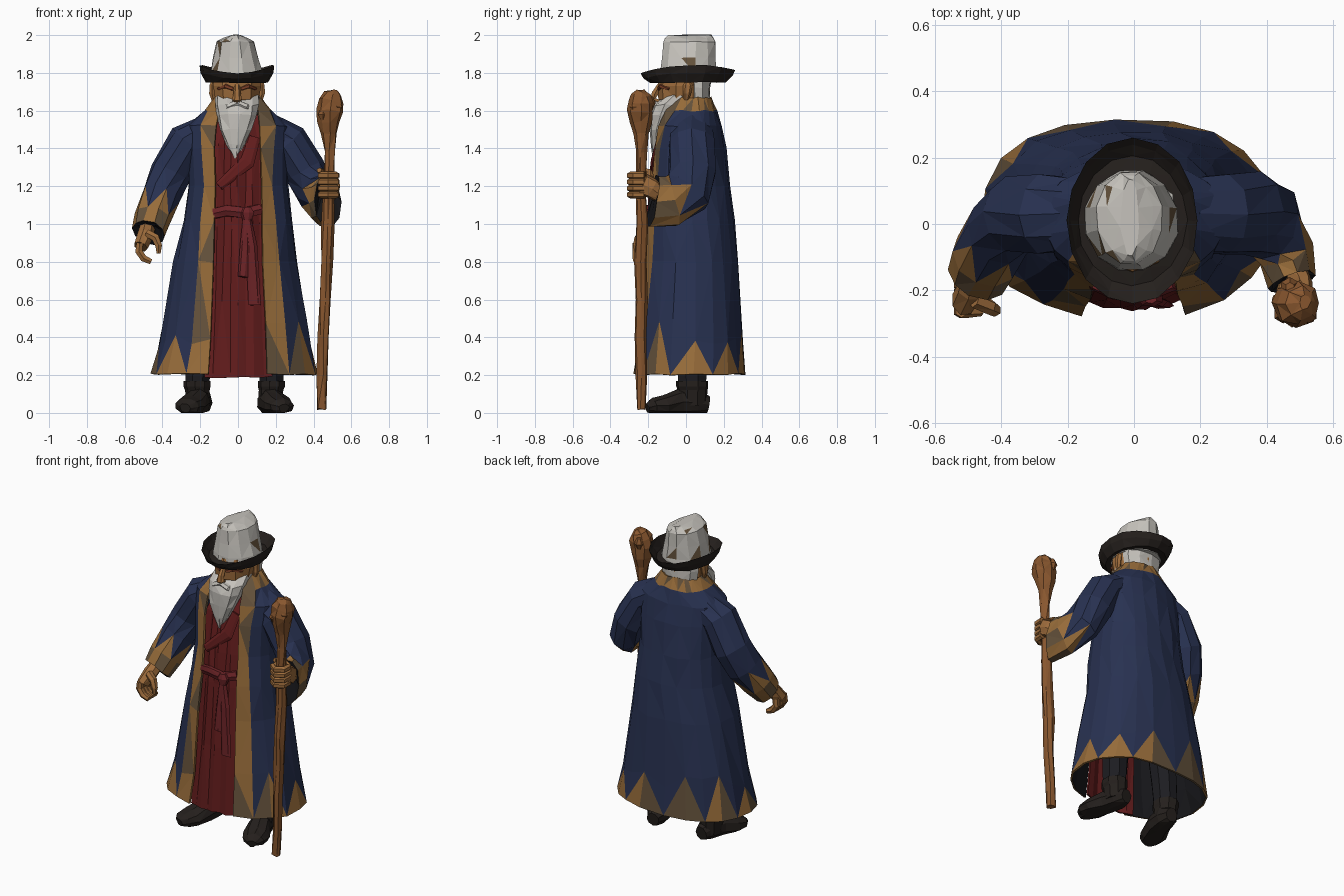
import bpy, bmesh, random
from math import sin, cos, asin, pi, tau, copysign
from mathutils import Vector as V

random.seed(4)
COL = dict(navy=(.021, .031, .082), gold=(.31, .15, .042), dull=(.13, .085, .045), lining=(.008, .008, .01),
           red=(.125, .012, .012), sash=(.15, .017, .02), skin=(.34, .15, .045), white=(.56, .54, .50),
           leather=(.018, .014, .012), cloth=(.012, .012, .015), wood=(.25, .095, .028), brow=(.20, .05, .02))


def mat(n):
    m = bpy.data.materials.get(n) or bpy.data.materials.new(n)
    m.diffuse_color = (*COL[n], 1)
    return m


def loft(name, rings, mats, closed=True, cap=True, pick=None, jit=0.0, solid=0.0, lining=0):
    """Skin rings with flat triangles on alternating diagonals; pick(i, j, low) gives the material."""
    bm = bmesh.new()
    j3 = lambda: V([random.uniform(-jit, jit) for _ in range(3)])
    rows = []
    for r in rings:
        row = []
        for p in r:
            p = V(p) + j3()
            p.z = max(p.z, 0)
            row.append(bm.verts.new(p))
        rows.append(row)
    n = len(rows[0])
    for i in range(len(rows) - 1):
        for j in range(n if closed else n - 1):
            k = (j + 1) % n
            a, b, c, d = rows[i][j], rows[i][k], rows[i + 1][k], rows[i + 1][j]
            tris = [((a, b, c), 1), ((a, c, d), 0)] if (i + j) % 2 else [((a, b, d), 1), ((b, c, d), 0)]
            for t, low in tris:
                f = bm.faces.new(t)
                f.material_index = pick(i, j, low) if pick else 0
    if cap and closed:
        bm.faces.new(rows[0])
        bm.faces.new(rows[-1]).material_index = pick(len(rows) - 2, 0, 0) if pick else 0
    bmesh.ops.recalc_face_normals(bm, faces=bm.faces)
    me = bpy.data.meshes.new(name)
    bm.to_mesh(me)
    bm.free()
    ob = bpy.data.objects.new(name, me)
    bpy.context.collection.objects.link(ob)
    for m in mats.split():
        me.materials.append(mat(m))
    if solid:
        s = ob.modifiers.new("thickness", 'SOLIDIFY')
        s.thickness, s.offset, s.material_offset = solid, -1, lining
    return ob


def tube(name, path, mats, n=8, ref=(1, 0, 0), **kw):
    """Loft along a path of (x, y, z, radius along ref, other radius)."""
    P = [V(p[:3]) for p in path]
    rings = []
    for i, p in enumerate(path):
        d = (P[min(i + 1, len(P) - 1)] - P[max(i - 1, 0)]).normalized()
        u = V(ref)
        u = (u - d * u.dot(d)).normalized()
        v = d.cross(u)
        rings.append([P[i] + u * p[3] * cos(tau * k / n) + v * p[-1] * sin(tau * k / n) for k in range(n)])
    return loft(name, rings, mats, **kw)


def stack(name, levels, mats, n=10, **kw):
    """Horizontal ellipses: (z, half x, half y, centre x, centre y)."""
    return loft(name, [[(cx + a * cos(tau * (k + .5) / n), cy + b * sin(tau * (k + .5) / n), z)
                        for k in range(n)] for z, a, b, cx, cy in levels], mats, **kw)


# coat: open-fronted shell with gold trim on front edges, hem and collar
def coat_ring(z, hw, yf, yb, gap, cx, trim):
    cy, hd, e = (yf + yb) / 2, (yb - yf) / 2, .85
    ang = lambda g: asin(min(max(g, 0) / hw, .93) ** (1 / e))
    a0, a1 = ang(gap + cx), ang(gap + cx + trim)
    b0, b1 = ang(gap - cx), ang(gap - cx + trim)
    A = [a0] + [a1 + (tau - a1 - b1) * k / 16 for k in range(17)] + [tau - b0]
    se = lambda v: copysign(abs(v) ** e, v)
    dz = lambda: random.uniform(-.06, .10) if z == .41 else 0      # ragged hem trim
    return [(cx - hw * se(sin(a)), cy - hd * se(cos(a)), z + dz()) for a in A]


COAT = [(.205, .44, -.285, .32, .155, -.02, .12), (.41, .395, -.262, .305, .15, -.02, .10),
        (.80, .325, -.235, .28, .135, -.015, .08), (1.02, .29, -.215, .255, .13, 0, .07),
        (1.2, .265, -.20, .235, .125, 0, .06), (1.4, .265, -.185, .21, .125, 0, .07),
        (1.52, .27, -.16, .185, .12, 0, .08), (1.60, .18, -.13, .16, .105, 0, .06),
        (1.67, .125, -.09, .135, .09, 0, .03)]


def coat_pick(i, j, low):
    if j in (0, 17) or (i == 0 and low) or i == 7:
        return random.choice((1, 1, 2))
    return 0


loft("coat", [coat_ring(*c) for c in COAT], "navy gold dull lining", closed=False,
     pick=coat_pick, jit=.005, solid=.012, lining=3)

# robe: pleated front panel with a crossed lapel
ROBE = [(.19, -.265, .18), (.6, -.24, .16), (1.0, -.21, .15), (1.2, -.195, .15), (1.42, -.16, .14), (1.58, -.10, .1)]
loft("robe", [[(w * t / 4, y + .04 * (t / 4) ** 2 + .012 * (t % 2), z) for t in range(-4, 5)] for z, y, w in ROBE],
     "red", closed=False, jit=.006, solid=.012)
tube("lapel", [(.09, -.145, 1.46, .03, .01), (.05, -.178, 1.33, .04, .01), (-.10, -.188, 1.20, .025, .01)], "red", n=6)

# sash, knot and tails
tube("sash", [(-.125, -.18, 1.055, .02, .03), (-.06, -.21, 1.07, .018, .034), (.04, -.215, 1.06, .018, .034),
              (.12, -.18, 1.08, .02, .03)], "sash", n=6, ref=(0, 1, 0), jit=.003)
stack("sash_knot", [(1.09, .02, .015, .05, -.225), (1.06, .04, .025, .05, -.225), (1.02, .025, .02, .05, -.225)],
      "sash", n=7)
for x, w, z in ((.025, .026, .72), (.09, .032, .57)):
    tube("sash_tail", [(.05, -.225, 1.04, .02, .014), ((x + .05) / 2, -.235, .88, w, .015), (x, -.245, z, w, .013)],
         "sash", n=6, jit=.004)


# sleeves with jagged gold cuffs
def sleeve(name, path):
    last = len(path) - 2

    def pick(i, j, low):
        if i == last:
            return 3
        if i == last - 1:
            return 1 + j % 2
        return 1 if i == last - 2 and not low else 0
    tube(name, path, "navy gold dull lining", n=10, pick=pick, jit=.005)


sleeve("right_sleeve", [(-.15, .03, 1.50, .09, .11), (-.265, .03, 1.43, .11, .125), (-.355, .03, 1.27, .11, .12),
                        (-.405, -.02, 1.15, .105, .115), (-.45, -.10, 1.03, .10, .105), (-.472, -.155, .955, .092, .09),
                        (-.47, -.14, .985, .05, .05)])
sleeve("left_sleeve", [(.15, .03, 1.50, .09, .11), (.265, .03, 1.43, .11, .125), (.355, .035, 1.28, .11, .13),
                       (.41, .005, 1.17, .10, .135), (.455, -.08, 1.12, .085, .14), (.475, -.175, 1.12, .075, .145),
                       (.475, -.14, 1.13, .045, .07)])

# hanging right hand
tube("right_palm", [(-.475, -.12, 1.0, .04), (-.49, -.20, .94, .045, .042), (-.515, -.235, .88, .038, .048)], "skin", n=7)
for k in range(4):
    y = -.262 + .027 * k
    tube("right_finger", [(-.52, y, .90, .02), (-.525, y, .855, .022), (-.50, y, .818, .021), (-.46, y, .80, .016)],
         "skin", n=6, ref=(0, 1, 0))
tube("right_thumb", [(-.48, -.23, .95, .024), (-.435, -.25, .925, .024), (-.42, -.26, .885, .02), (-.42, -.26, .845, .012)],
     "skin", n=6, ref=(0, 1, 0))

# left hand gripping the staff
tube("left_palm", [(.475, -.12, 1.14, .04), (.505, -.185, 1.19, .035, .055), (.515, -.23, 1.21, .025, .06)], "skin", n=7)
for k in range(4):
    tube("left_finger", [(.48 + .045 * cos(a), -.245 + .05 * sin(a), 1.155 + .034 * k, .02)
                         for a in [.5 - pi * .34 * s for s in range(5)]], "skin", n=6, ref=(0, 0, 1))
tube("left_thumb", [(.50, -.19, 1.24, .022), (.45, -.195, 1.27, .022), (.43, -.24, 1.285, .014)],
     "skin", n=6, ref=(0, 0, 1))

# gnarled staff
tube("staff", [(.442, -.237, .02, .026), (.447, -.235, .2, .029), (.453, -.24, .4, .03), (.462, -.237, .6, .033),
               (.468, -.24, .8, .031), (.474, -.236, 1.0, .032), (.48, -.24, 1.2, .029), (.487, -.238, 1.38, .03),
               (.484, -.238, 1.48, .04), (.482, -.24, 1.54, .06), (.487, -.24, 1.60, .07), (.495, -.24, 1.65, .068),
               (.506, -.237, 1.69, .048), (.512, -.235, 1.705, .018)], "wood", n=8, jit=.006)
for x, y, z in ((.45, -.27, 1.58), (.525, -.27, 1.62), (.47, -.19, 1.64)):
    stack("staff_burl", [(z - .035, .012, .012, x, y), (z, .03, .03, x, y), (z + .035, .014, .014, x, y)], "wood", n=6)

# boots and legs
for s, side in ((-1, "right"), (1, "left")):
    X = lambda x: s * x - .018
    tube(side + "_boot", [(X(.175), .118, .045, .04, .045), (X(.18), .06, .055, .065, .07), (X(.197), -.03, .055, .07, .075),
                          (X(.232), -.12, .038, .082, .055), (X(.252), -.175, .033, .068, .045),
                          (X(.262), -.205, .025, .03, .025)], "leather", n=9, jit=.003)
    stack(side + "_boot_shaft", [(.04, .065, .075, X(.19), .035), (.12, .067, .08, X(.195), .035),
                                 (.14, .074, .086, X(.197), .033), (.17, .074, .086, X(.197), .033)], "leather", n=9)
    stack(side + "_leg", [(.15, .068, .08, X(.197), .033), (.3, .075, .085, X(.19), .03),
                          (.75, .09, .10, X(.14), .03)], "cloth", n=8)

# head, face and hair
stack("head", [(1.5, .075, .08, -.005, .02), (1.58, .09, .11, -.005, 0), (1.66, .122, .135, -.005, -.01),
               (1.73, .132, .14, -.005, -.01), (1.79, .13, .14, -.005, 0)], "skin", n=10, jit=.003)
tube("nose", [(-.005, -.14, 1.735, .014), (-.005, -.165, 1.69, .02), (-.005, -.175, 1.66, .026, .018),
              (-.005, -.145, 1.64, .02)], "skin", n=6)
stack("hair", [(1.585, .085, .04, -.005, .075), (1.64, .12, .06, -.005, .068), (1.72, .132, .065, -.005, .065),
               (1.78, .13, .075, -.005, .065)], "white", n=9, jit=.003)
stack("beard", [(1.35, .008, .01, -.01, -.165), (1.42, .05, .035, -.01, -.155), (1.50, .088, .063, -.008, -.135),
                (1.58, .112, .09, -.005, -.11), (1.63, .118, .095, -.005, -.085), (1.68, .122, .07, -.005, -.04)],
      "white", n=11, jit=.005)
for s in (-1, 1):
    tube("moustache", [(-.005, -.165, 1.64, .018), (s * .045 - .005, -.16, 1.622, .024, .02),
                       (s * .09 - .005, -.13, 1.575, .008)], "white", n=6, ref=(0, 1, 0))
    tube("brow", [(s * .02 - .005, -.143, 1.715, .011), (s * .06 - .005, -.133, 1.73, .013),
                  (s * .1 - .005, -.09, 1.715, .008)], "brow", n=5, ref=(0, 1, 0))
    stack("ear", [(1.65, .01, .012, s * .125 - .005, .0), (1.69, .018, .022, s * .132 - .005, .005),
                  (1.735, .016, .026, s * .132 - .005, .01), (1.755, .008, .012, s * .13 - .005, .01)], "skin", n=6)

# hat crown with worn patches and a ridged top, and upturned brim
stack("hat_crown", [(1.75, .144, .156, -.008, .01), (1.80, .142, .154, -.008, .01), (1.88, .122, .148, -.012, .014),
                    (1.965, .101, .141, -.014, .016), (1.982, .07, .135, -.013, .018), (2.0, .028, .118, -.012, .02)],
      "white dull", n=12, jit=.003, pick=lambda i, j, low: int(random.random() < .07))


def brim_ring(a, b, z, lift, n=16):
    return [(a * cos(t) - .005, .01 + b * sin(t), z + lift * (.35 + .65 * cos(t) ** 2) + .25 * lift * max(sin(t), 0))
            for t in [tau * k / n for k in range(n)]]


loft("hat_brim", [brim_ring(.137, .15, 1.775, 0), brim_ring(.165, .195, 1.762, .01), brim_ring(.185, .228, 1.768, .04),
                  brim_ring(.198, .25, 1.775, .065), brim_ring(.192, .235, 1.755, .045), brim_ring(.165, .2, 1.745, .005),
                  brim_ring(.137, .15, 1.755, 0)], "leather", cap=False, jit=.002)
